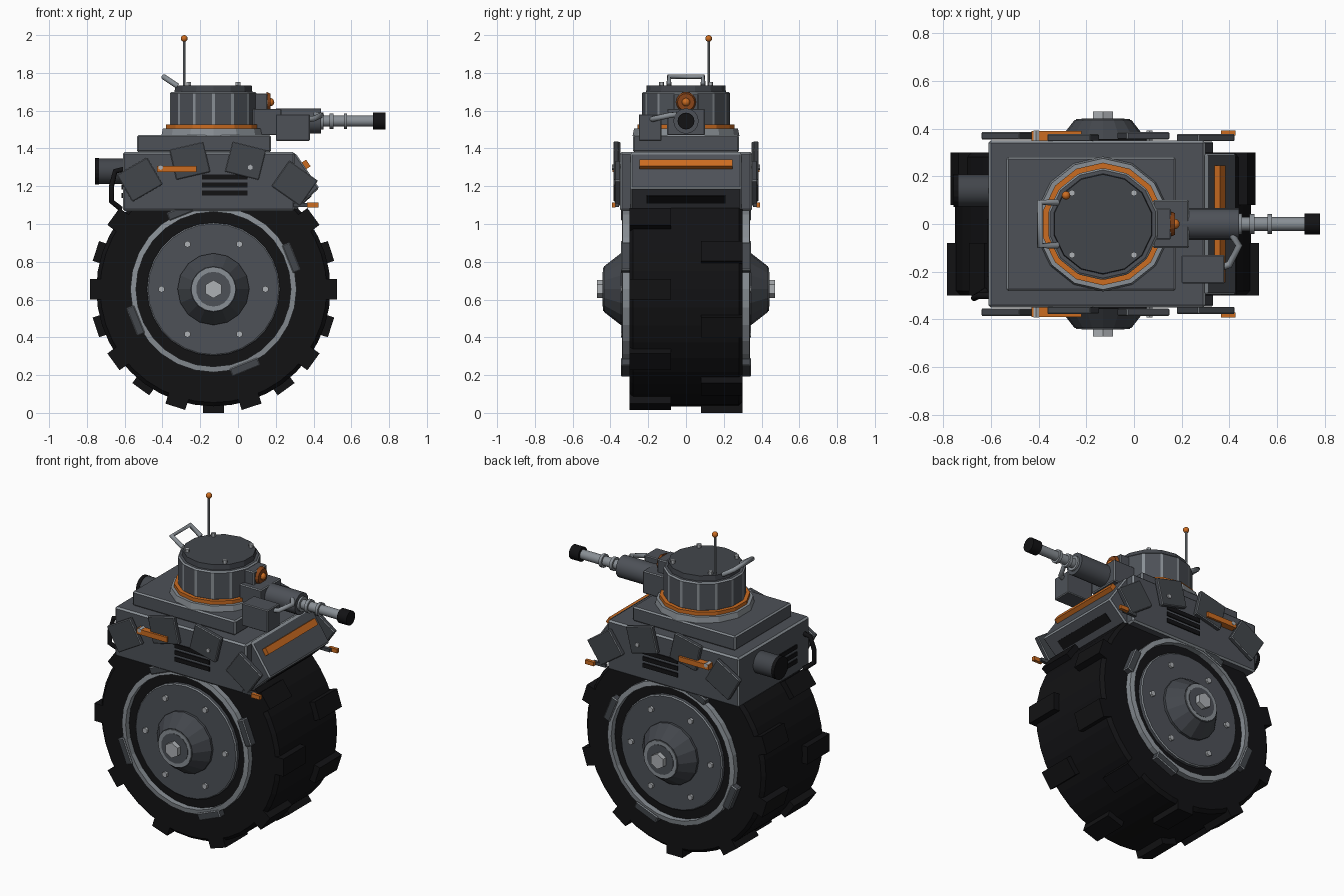
import bpy, bmesh, math
from mathutils import Vector, Matrix

if "Cube" in bpy.data.objects:
    bpy.data.objects.remove(bpy.data.objects["Cube"])


def material(name, r, g, b):
    m = bpy.data.materials.new(name)
    m.use_nodes = True
    m.diffuse_color = (r, g, b, 1)
    m.node_tree.nodes["Principled BSDF"].inputs["Base Color"].default_value = (r, g, b, 1)
    return m


ARMOUR = material("armour grey", 0.075, 0.083, 0.097)
PLATE = material("dark plate grey", 0.055, 0.061, 0.071)
EDGE = material("worn edge grey", 0.25, 0.275, 0.30)
STEEL = material("bright steel", 0.42, 0.44, 0.46)
ORANGE = material("signal orange", 0.6, 0.15, 0.015)
AMBER = material("dark amber", 0.25, 0.06, 0.01)
RUBBER = material("black rubber", 0.006, 0.006, 0.007)

AXLE = Vector((-0.13, 0, 0.655))
SIDES = (("right", -1), ("left", 1))


def finish(name, bm, mat, trim=0, smooth=False):
    """Turn a bmesh into an object; trim adds a light worn edge."""
    bmesh.ops.recalc_face_normals(bm, faces=bm.faces)
    mesh = bpy.data.meshes.new(name)
    bm.to_mesh(mesh)
    bm.free()
    ob = bpy.data.objects.new(name, mesh)
    bpy.context.collection.objects.link(ob)
    mesh.materials.append(mat)
    if trim:
        mesh.materials.append(EDGE)
        mod = ob.modifiers.new("worn_edge", 'BEVEL')
        mod.width = trim
        mod.segments = 1
        mod.limit_method = 'ANGLE'
        mod.angle_limit = math.radians(20)
        mod.material = 1
    if smooth:
        bpy.ops.object.select_all(action='DESELECT')
        ob.select_set(True)
        bpy.context.view_layer.objects.active = ob
        bpy.ops.object.shade_smooth_by_angle(angle=math.radians(35))
    return ob


def box(name, centre, size, mat, tilt=0, trim=0):
    """Box tilted about y; positive tilt raises its +x end."""
    bm = bmesh.new()
    m = Matrix.Translation(centre) @ Matrix.Rotation(-math.radians(tilt), 4, 'Y')
    bmesh.ops.create_cube(bm, size=1, matrix=m @ Matrix.Diagonal((*size, 1)))
    return finish(name, bm, mat, trim=trim)


def rod(name, start, end, r, mat, r2=None, sides=16, trim=0, smooth=False):
    a, b = Vector(start), Vector(end)
    d = b - a
    turn = d.to_track_quat('Z', 'Y').to_matrix().to_4x4()
    bm = bmesh.new()
    bmesh.ops.create_cone(bm, cap_ends=True, segments=sides, radius1=r,
                          radius2=r if r2 is None else r2, depth=d.length,
                          matrix=Matrix.Translation((a + b) / 2) @ turn)
    return finish(name, bm, mat, trim=trim, smooth=smooth)


def ball(name, centre, r, mat):
    bm = bmesh.new()
    bmesh.ops.create_uvsphere(bm, u_segments=12, v_segments=8, radius=r,
                              matrix=Matrix.Translation(centre))
    return finish(name, bm, mat, smooth=True)


def lathe(name, profile, mat, sides=40):
    """Closed (radius, y) profile revolved about the axle."""
    bm = bmesh.new()
    verts = [bm.verts.new(AXLE + Vector((r, y, 0))) for r, y in profile]
    edges = [bm.edges.new((verts[i - 1], verts[i])) for i in range(len(verts))]
    bmesh.ops.spin(bm, geom=verts + edges, cent=AXLE, axis=(0, 1, 0),
                   angle=math.tau, steps=sides, use_merge=True)
    bmesh.ops.remove_doubles(bm, verts=bm.verts, dist=0.0005)
    return finish(name, bm, mat)


def tube(name, points, r, mat):
    curve = bpy.data.curves.new(name, 'CURVE')
    curve.dimensions = '3D'
    curve.bevel_depth = r
    curve.bevel_resolution = 2
    curve.use_fill_caps = True
    line = curve.splines.new('POLY')
    line.points.add(len(points) - 1)
    for p, co in zip(line.points, points):
        p.co = (*co, 1)
    curve.materials.append(mat)
    ob = bpy.data.objects.new(name, curve)
    bpy.context.collection.objects.link(ob)


def around(radius, degrees, y):
    a = math.radians(degrees)
    return AXLE + Vector((radius * math.cos(a), y, radius * math.sin(a)))


# Tyre with two staggered rows of lugs
lathe("tyre", [(0.34, -0.27), (0.43, -0.3), (0.60, -0.3), (0.62, -0.28),
               (0.62, 0.28), (0.60, 0.3), (0.43, 0.3), (0.34, 0.27)], RUBBER)
for i in range(20):
    y = 0.19 if i % 2 else -0.19
    box(f"tread_lug_{i}", around(0.617, i * 18, y), (0.075, 0.22, 0.11), RUBBER, tilt=i * 18)

# Wheel faces, hubs and bolts
for side, s in SIDES:
    lathe(f"rim_ring_{side}", [(0.41, s * 0.28), (0.44, s * 0.28), (0.44, s * 0.335),
                               (0.41, s * 0.34)], EDGE, 28)

    def across(name, y1, y2, r, mat, r2=None, sides=28, trim=0):
        rod(f"{name}_{side}", around(0, 0, s * y1), around(0, 0, s * y2), r, mat, r2, sides, trim)

    across("rim_well", 0.2, 0.305, 0.41, RUBBER)
    across("wheel_disc", 0.25, 0.33, 0.352, ARMOUR, trim=0.006)
    across("hub_cone", 0.32, 0.345, 0.19, PLATE, sides=16)
    across("hub_cap", 0.345, 0.435, 0.19, PLATE, 0.12, 16)
    across("hub_collar", 0.43, 0.44, 0.115, EDGE, sides=18)
    across("hub_face", 0.435, 0.442, 0.092, ARMOUR, sides=18)
    across("axle_nut", 0.44, 0.472, 0.048, STEEL, sides=6)
    for i in range(6):
        rod(f"wheel_bolt_{side}_{i}", around(0.275, i * 60, s * 0.32),
            around(0.275, i * 60, s * 0.345), 0.018, STEEL, sides=6)
    for i in range(4):
        a = 22 + i * 90
        box(f"rim_clamp_{side}_{i}", around(0.445, a, s * 0.32), (0.045, 0.05, 0.16),
            PLATE, tilt=a, trim=0.005)

# Hull and wedge-shaped prow
box("hull", (-0.155, 0, 1.225), (0.91, 0.70, 0.31), ARMOUR, trim=0.01)
box("upper_deck", (-0.18, 0, 1.425), (0.71, 0.56, 0.09), ARMOUR, trim=0.008)
bm = bmesh.new()
wedge = [bm.verts.new((x, -0.295, z)) for x, z in
         ((0.25, 1.375), (0.305, 1.375), (0.43, 1.19), (0.30, 1.07), (0.25, 1.07))]
face = bm.faces.new(wedge)
out = bmesh.ops.extrude_face_region(bm, geom=[face])["geom"]
bmesh.ops.translate(bm, vec=(0, 0.59, 0), verts=[v for v in out if isinstance(v, bmesh.types.BMVert)])
finish("prow", bm, ARMOUR, trim=0.008)
box("prow_light_strip", (0.36, 0, 1.315), (0.042, 0.49, 0.03), ORANGE, tilt=-56)
box("prow_slot", (0.366, 0, 1.131), (0.06, 0.42, 0.008), RUBBER, tilt=43)

# Side armour: fanned plates, vents, light strips and lamps
FAN = ((-0.52, 1.235, 30), (-0.255, 1.335, 13), (0.04, 1.335, -14), (0.30, 1.215, -35))
for side, s in SIDES:
    for i, (x, z, tilt) in enumerate(FAN):
        box(f"skirt_plate_{side}_{i}", (x, s * (0.37 - 0.008 * (i % 2)), z),
            (0.185, 0.03, 0.165), PLATE, tilt=tilt, trim=0.004)
    for i in range(3):
        box(f"side_vent_{side}_{i}", (-0.07, s * 0.352, 1.165 + 0.042 * i),
            (0.24, 0.009, 0.026), RUBBER)
    box(f"side_light_{side}", (-0.325, s * 0.37, 1.29), (0.21, 0.04, 0.032), ORANGE)
    box(f"corner_lamp_{side}", (0.395, s * 0.382, 1.1), (0.06, 0.02, 0.025), ORANGE)
    box(f"lamp_bracket_{side}", (0.34, s * 0.365, 1.1), (0.09, 0.02, 0.02), PLATE)
    for x in (-0.41, 0.065):
        rod(f"plate_bolt_{side}_{x}", (x, s * 0.35, 1.3), (x, s * 0.392, 1.3), 0.014, STEEL, sides=6)

# Rear exhaust, vents and hose
rod("exhaust", (-0.59, 0.14, 1.28), (-0.74, 0.14, 1.28), 0.068, PLATE, sides=18, smooth=True)
rod("exhaust_mouth", (-0.735, 0.14, 1.28), (-0.757, 0.14, 1.28), 0.07, RUBBER, sides=18)
for i in range(3):
    box(f"rear_vent_{i}", (-0.612, -0.1, 1.15 + 0.045 * i), (0.009, 0.24, 0.026), RUBBER)
tube("rear_hose", [(-0.6, -0.3, 1.29), (-0.65, -0.3, 1.28), (-0.67, -0.31, 1.2),
                   (-0.67, -0.31, 1.12), (-0.62, -0.28, 1.08)], 0.014, RUBBER)


# Turret stack
def disc(name, z1, z2, r, mat, r2=None, trim=0):
    rod(name, (-0.13, 0, z1), (-0.13, 0, z2), r, mat, r2, 14, trim)


disc("turret_base", 1.465, 1.505, 0.283, EDGE, 0.275)
disc("turret_glow_ring", 1.50, 1.527, 0.257, ORANGE)
disc("turret_body", 1.52, 1.70, 0.235, ARMOUR, trim=0.008)
disc("turret_cap", 1.69, 1.732, 0.212, PLATE, 0.208)
for x in (-0.26, 0.0):
    for y in (-0.13, 0.13):
        rod(f"turret_bolt_{x}_{y}", (x, y, 1.72), (x, y, 1.752), 0.014, STEEL, sides=6)
tube("turret_handle", [(-0.32, 0.09, 1.73), (-0.395, 0.09, 1.78),
                       (-0.395, -0.09, 1.78), (-0.32, -0.09, 1.73)], 0.014, EDGE)
rod("antenna", (-0.285, 0.12, 1.65), (-0.285, 0.12, 1.98), 0.007, EDGE, sides=8)
ball("antenna_tip", (-0.285, 0.12, 1.982), 0.018, ORANGE)

# Sight with amber lens
box("sight_housing", (0.105, 0, 1.64), (0.10, 0.13, 0.10), ARMOUR, trim=0.005)
rod("sight_ring", (0.15, 0, 1.645), (0.172, 0, 1.645), 0.055, AMBER, r2=0.045)
ball("sight_lens", (0.17, 0, 1.645), 0.022, ORANGE)

# Gun
box("gun_mantlet", (0.155, 0, 1.54), (0.15, 0.20, 0.14), ARMOUR, trim=0.005)
GUN = (("gun_sleeve", 0.2, 0.44, 0.067, ARMOUR), ("gun_collar", 0.43, 0.452, 0.045, EDGE),
       ("gun_barrel", 0.4, 0.73, 0.029, EDGE), ("barrel_ring_rear", 0.485, 0.505, 0.041, EDGE),
       ("barrel_ring_front", 0.56, 0.578, 0.041, EDGE), ("gun_muzzle", 0.715, 0.78, 0.044, RUBBER))
for name, x1, x2, r, mat in GUN:
    rod(name, (x1, 0, 1.545), (x2, 0, 1.545), r, mat, smooth=True)

# Ammunition box and feed pipe
box("ammo_box", (0.29, -0.19, 1.51), (0.18, 0.12, 0.14), ARMOUR, trim=0.004)
tube("feed_pipe", [(0.37, -0.18, 1.555), (0.40, -0.17, 1.557), (0.44, -0.09, 1.575),
                   (0.41, -0.045, 1.58)], 0.015, EDGE)
